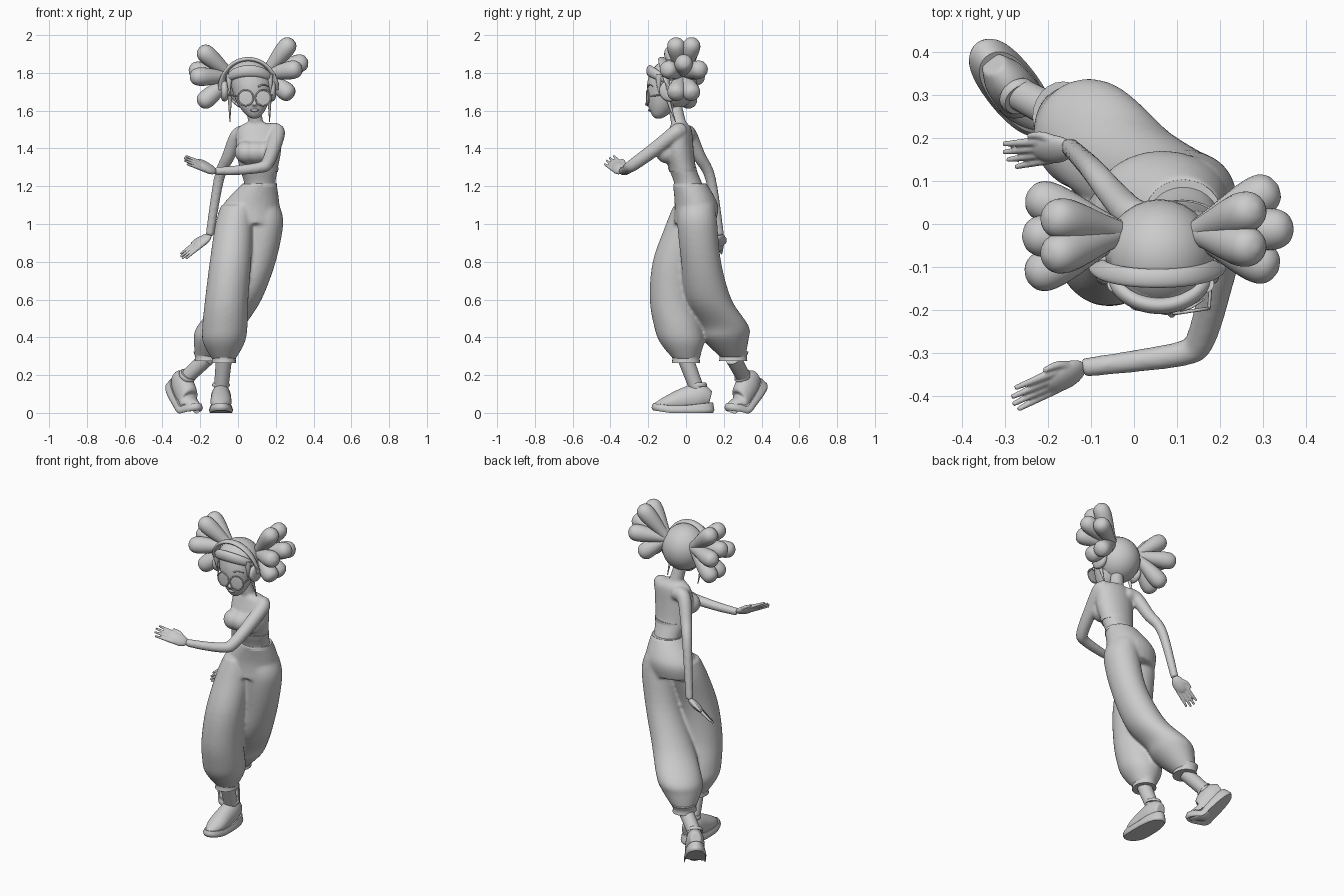
import bpy, bmesh
from math import radians, sin, cos, tau, pi
from mathutils import Vector, Matrix

cube = bpy.data.objects.get("Cube")
if cube:
    bpy.data.objects.remove(cube, do_unlink=True)

grey = bpy.data.materials.new("plain_grey")
grey.use_nodes = True
grey.diffuse_color = (0.6, 0.6, 0.6, 1)
grey.node_tree.nodes["Principled BSDF"].inputs["Base Color"].default_value = grey.diffuse_color


def spline(points, steps):
    """Smooth interpolation through a list of vectors."""
    smooth_points = []
    last = len(points) - 1
    for i in range(last):
        before, start = points[max(i - 1, 0)], points[i]
        end, after = points[i + 1], points[min(i + 2, last)]
        leave, arrive = (end - before) / 2, (after - start) / 2
        for k in range(steps):
            t = k / steps
            ease = t * t * (3 - 2 * t)
            smooth_points.append(start.lerp(end, ease) + leave * t * (1 - t) ** 2 - arrive * t * t * (1 - t))
    return smooth_points + [points[-1]]


def loft(bm, stations, level=False, aspect=1, sides=24, steps=5):
    """Skin rings along (x, y, z, radius, second radius); level keeps the rings horizontal."""
    stations = [Vector(s if len(s) == 5 else (*s, s[-1] * aspect)) for s in stations]
    path = spline(stations, steps)
    centres = [Vector(p[:3]) for p in path]
    along = (centres[-1] - centres[0]).normalized()
    reference = Vector((0, 1, 0)) if abs(along.z) > 0.8 else Vector((0, 0, 1))
    rings = []
    for i, p in enumerate(path):
        u, v = Vector((1, 0, 0)), Vector((0, 1, 0))
        if not level:
            tangent = centres[min(i + 1, len(path) - 1)] - centres[max(i - 1, 0)]
            u = tangent.cross(reference).normalized()
            v = u.cross(tangent.normalized())
        u, v = u * max(p[3], 0.001), v * max(p[4], 0.001)
        angles = [tau * k / sides for k in range(sides)]
        rings.append([bm.verts.new(centres[i] + u * cos(a) + v * sin(a)) for a in angles])
    for ring, following in zip(rings, rings[1:]):
        for k in range(sides):
            bm.faces.new((ring[k - 1], ring[k], following[k], following[k - 1]))
    bm.faces.new(rings[0])
    bm.faces.new(rings[-1])


def taper(points, start, end):
    """Stations whose radius runs evenly from start to end."""
    last = len(points) - 1
    return [(*p, start + (end - start) * i / last) for i, p in enumerate(points)]


def ball(bm, centre, radii, axes=Matrix.Identity(3)):
    placing = Matrix.Translation(centre) @ axes.to_4x4() @ Matrix.Diagonal((*radii, 1))
    bmesh.ops.create_uvsphere(bm, u_segments=28, v_segments=18, radius=1, matrix=placing)


def make(name, bm, voxel=0, softness=6):
    """Turn a bmesh into an object, fusing its pieces when a voxel size is given."""
    bmesh.ops.recalc_face_normals(bm, faces=bm.faces)
    mesh = bpy.data.meshes.new(name)
    bm.to_mesh(mesh)
    bm.free()
    mesh.materials.append(grey)
    part = bpy.data.objects.new(name, mesh)
    bpy.context.collection.objects.link(part)
    bpy.ops.object.select_all(action='DESELECT')
    part.select_set(True)
    bpy.context.view_layer.objects.active = part
    bpy.ops.object.shade_smooth_by_angle(angle=radians(50))
    if voxel:
        fuse = part.modifiers.new("fuse", 'REMESH')
        fuse.mode, fuse.voxel_size, fuse.use_smooth_shade = 'VOXEL', voxel, True
        soften = part.modifiers.new("soften", 'SMOOTH')
        soften.factor, soften.iterations = 0.5, softness
    return part


def tube(name, stations, **options):
    bm = bmesh.new()
    loft(bm, stations, **options)
    return make(name, bm)


# Trousers: pelvis and two ballooned legs fused together
right_leg = [(0, .03, 1.1, .09), (-.02, 0, 1, .1), (-.04, -.06, .8, .11), (-.06, -.07, .6, .115),
             (-.07, -.04, .45, .12), (-.075, -.02, .37, .11), (-.075, 0, .28, .06)]
left_leg = [(.13, .06, 1.1, .09), (.14, .06, 1, .1), (.1, .08, .8, .1), (.01, .12, .6, .115),
            (-.09, .2, .46, .125), (-.12, .21, .39, .115), (-.165, .25, .29, .06)]
bm = bmesh.new()
loft(bm, [(.115, .02, 1.215, .09), (.07, .055, 1.1, .15, .115), (.06, .045, 1, .15, .11)], level=True)
for leg in (right_leg, left_leg):
    loft(bm, leg, level=True, aspect=1.06)
make("trousers", bm, .0075, 14)
tube("waistband", [(.115, .02, 1.195, .093), (.115, .02, 1.215, .09)], level=True, aspect=.93)

# Cuffs and ankles continue each leg
for side, leg, ankle in (("right", right_leg, (-.09, .06, .12)), ("left", left_leg, (-.28, .31, .18))):
    x, y, z, radius = leg[-1]
    tube(side + "_cuff", [(x, y, z + lift, radius + abs(lift) / 3) for lift in (-.015, .01, .035)],
         level=True, aspect=1.15)
    tube(side + "_ankle", taper([(x, y, z), Vector((x, y, z)).lerp(ankle, .5), ankle], .042, .038))

# Body: torso, bust, neck and arms fused together
left_arm = [(.15, -.04, 1.48), (.207, -.045, 1.49), (.187, -.16, 1.4), (.155, -.27, 1.32),
            (.12, -.3, 1.3), (0, -.32, 1.285), (-.12, -.335, 1.28)]
right_arm = [(.06, 0, 1.48), (0, .02, 1.47), (-.05, .07, 1.36), (-.1, .13, 1.24), (-.15, .18, .94)]
bm = bmesh.new()
loft(bm, [(.115, .03, 1.15, .085), (.115, .01, 1.22, .084, .074), (.11, -.02, 1.3, .103, .073),
          (.11, -.04, 1.4, .12, .08), (.11, -.03, 1.5, .115, .06), (.1, -.035, 1.535, .06, .04)], level=True)
for x, width in ((.045, .063), (.095, .08), (.145, .063)):
    ball(bm, (x, -.098, 1.38), (width, .063, .06))
loft(bm, taper([(.1, -.03, 1.5), (.09, -.045, 1.56), (.075, -.06, 1.64)], .042, .036))
for arm in (left_arm, right_arm):
    loft(bm, taper(arm, .046, .022))
make("body", bm, .0075, 7)
tube("top_hem", [(.113, -.015, 1.275, .098), (.113, -.02, 1.3, .103)], level=True, aspect=.74)


# Hands: palm, four fingers and a thumb
def hand(name, wrist, forward, thumb_side):
    wrist, forward = Vector(wrist), Vector(forward).normalized()
    across = Vector(thumb_side)
    across = (across - forward * across.dot(forward)).normalized()
    bm = bmesh.new()
    axes = Matrix((forward, across, forward.cross(across))).transposed()
    ball(bm, wrist + forward * .05, (.058, .037, .02), axes)
    for finger in range(4):
        offset = finger - 1.5
        base = wrist + forward * .07 + across * offset * .017
        tip = base + forward * (.128 - .012 * abs(offset)) + across * offset * .005
        loft(bm, taper([base, base.lerp(tip, .5), tip], .012, .006), sides=12)
    thumb = [wrist + forward * reach + across * spread for reach, spread in ((.02, .01), (.06, .04), (.1, .045))]
    loft(bm, taper(thumb, .014, .006), sides=12)
    make(name, bm, .0035, 3)


hand("left_hand", left_arm[-1], (-.17, -.08, .065), (-.1, .7, .6))
hand("right_hand", right_arm[-1], (-.14, -.02, -.11), (-.4, .8, .4))


# Shoes: the rear part folds up at the ball of the foot by the bend angle
def shoe(name, toe, yaw, bend):
    place = Matrix.Translation(toe) @ Matrix.Rotation(yaw, 4, 'Z') @ Matrix.Translation((0, .176, 0))
    hinge = Vector((0, -.06, 0))

    def finish(part, bm, voxel=0):
        for v in bm.verts:
            t = min(1, max(0, (v.co.y + .11) / .1))
            turn = Matrix.Rotation(bend * t * t * (3 - 2 * t), 3, 'X')
            v.co = hinge + turn @ (v.co - hinge)
        make(name + part, bm, voxel).matrix_world = place

    bm = bmesh.new()
    loft(bm, [(0, .135, .075, .03, .04), (0, .08, .085, .05, .07), (0, 0, .07, .055, .065),
              (0, -.09, .05, .053, .042), (0, -.16, .03, .02)])
    finish("_upper", bm, .006)
    bm = bmesh.new()
    loft(bm, [(0, -.01, 0, .058, .158), (0, -.01, .015, .063, .166), (0, -.01, .038, .056, .158)],
         level=True, sides=64, steps=3)
    # keep the heel and ball broad, and thicken the sole towards the heel
    for v in bm.verts:
        v.co.x *= 1 + 10 * v.co.y ** 2
        v.co.z += .12 * max(0, v.co.y) * (v.co.z > .025) + .15 * max(0, -v.co.y - .08)
    finish("_sole", bm)
    bm = bmesh.new()
    loft(bm, [(0, .07, .14, .046), (0, .07, .152, .046), (0, .07, .16, .041)], level=True)
    finish("_collar", bm)


shoe("right_shoe", (-.09, -.182, 0), 0, 0)
shoe("left_shoe", (-.203, .213, 0), radians(38), radians(44))

# Head: tapered face with nose and lips
bm = bmesh.new()
loft(bm, [(.086, -.147, 1.557, .012), (.085, -.14, 1.575, .04), (.08, -.125, 1.62, .073), (.075, -.11, 1.68, .097),
          (.07, -.095, 1.75, .11), (.06, -.08, 1.82, .1), (.06, -.07, 1.85, .05)], level=True)
ball(bm, (.088, -.205, 1.635), (.013, .016, .012))
make("face", bm, .007, 4)
bm = bmesh.new()
ball(bm, (.087, -.188, 1.602), (.022, .014, .008))
make("lips", bm)

# Hair cap, open over the face
bm = bmesh.new()
ball(bm, (.06, -.072, 1.74), (.128, .13, .135))
centres = {face: face.calc_center_median() for face in bm.faces}
bmesh.ops.delete(bm, geom=[f for f, c in centres.items() if c.y < -.1 and c.z < 1.79], context='FACES')
make("hair_cap", bm).modifiers.new("thickness", 'SOLIDIFY').thickness = .012

# Rolled fringe sweeping round the forehead
fringe = [(.06 + .108 * sin(a), -.105 - .085 * cos(a), 1.76 + .05 * cos(a), .02, .017 + .014 * cos(a))
          for a in (radians(turn) for turn in range(-100, 101, 25))]
tube("fringe", fringe)

# Features mirrored about the face: brows, locks, strands, ear cups and spectacles
for side, s in (("right", -1), ("left", 1)):
    eye = .087 + s * .046
    temple = .062 + s * .105
    tube(side + "_brow", taper([(eye - s * .025, -.2, 1.727), (eye, -.194, 1.738), (eye + s * .03, -.175, 1.728)],
                               .005, .002), sides=8)
    tube(side + "_side_lock", taper([(temple, -.14, 1.79), (temple + s * .004, -.145, 1.74), (temple, -.14, 1.69)],
                                    .02, .003))
    tube(side + "_strand", taper([(temple, -.1, 1.68), (temple, -.08, 1.61), (temple, -.055, 1.54)], .012, .002))
    cup = .055 + s * .127
    tube(side + "_ear_cup", [(cup + s * out, -.085, 1.705, radius) for out, radius in
                             ((-.02, .045), (-.005, .056), (.01, .052), (.018, .036))])
    bpy.ops.mesh.primitive_torus_add(location=(eye, -.203, 1.668), rotation=(pi / 2, 0, s * .15), major_radius=.041,
                                     minor_radius=.004, major_segments=32, minor_segments=8)
    rim = bpy.context.object
    rim.name = side + "_spectacle_rim"
    rim.data.materials.append(grey)
    bpy.ops.object.shade_smooth()
    bm = bmesh.new()
    ball(bm, rim.location, (.041, .003, .041), Matrix.Rotation(s * .15, 3, 'Z'))
    make(side + "_lens", bm)
    tube(side + "_spectacle_arm", taper([(eye + s * .042, -.197, 1.675), (cup, -.09, 1.69)], .004, .004), sides=8)
tube("spectacle_bridge", taper([(.078, -.206, 1.672), (.096, -.206, 1.672)], .004, .004), sides=8)

# Headphone band
arc = [radians(turn) for turn in range(-10, 191, 20)]
tube("headphone_band", [(.055 + .14 * cos(a), -.095 - .032 * max(0, sin(a)), 1.735 + .138 * sin(a), .022, .011)
                        for a in arc])

# Two bunches of rounded hair lobes: one along the axis and six in a ring around it
lobe_profile = ((0, .026), (.25, .033), (.5, .043), (.72, .049), (.87, .045), (.96, .03), (1, .006))
for side, s, root, reach, centre in (("left", 1, (.14, -.02, 1.79), .135, (0, .01, .035)),
                                     ("right", -1, (-.03, -.02, 1.78), .16, (0, -.01, 0))):
    root, centre = Vector(root), root and Vector(centre)
    tips = [Vector((s * .23, 0, .04))]
    for a in (tau * k / 6 for k in range(6)):
        tips.append(Vector((s * (reach + .06 * cos(a) ** 2), .1 * cos(a), .175 * sin(a))))
    for i, tip in enumerate(tips):
        lobe = [(*(root + (tip + centre) * t), radius) for t, radius in lobe_profile]
        tube(f"{side}_hair_lobe_{i}", lobe, sides=20, steps=3)
